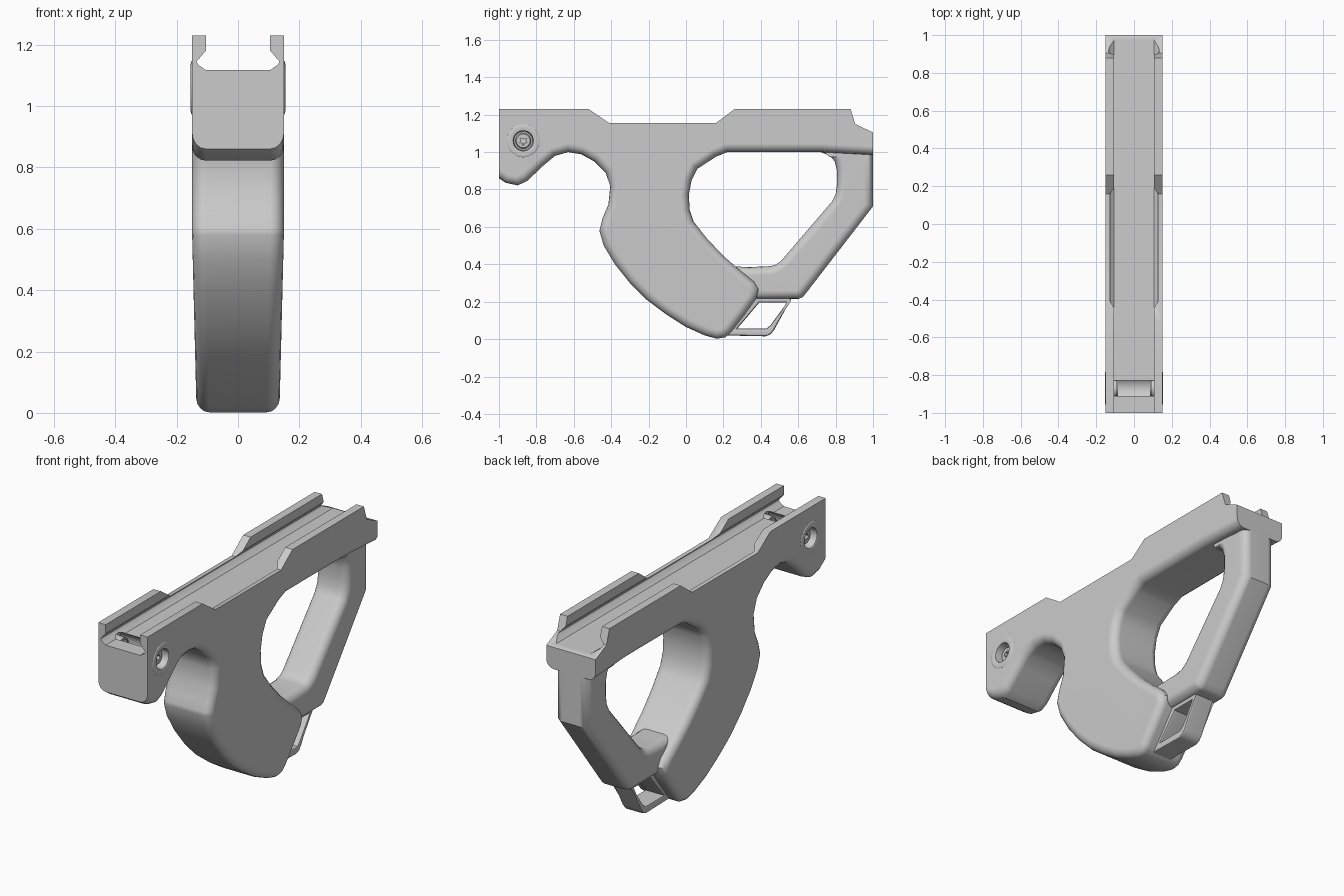
import bpy, bmesh, math
from mathutils import Matrix, Vector

if "Cube" in bpy.data.objects:
    bpy.data.objects.remove(bpy.data.objects["Cube"])


def finish(bm, name, smooth=True):
    """Turn a bmesh into a named object."""
    bmesh.ops.recalc_face_normals(bm, faces=bm.faces)
    me = bpy.data.meshes.new(name)
    bm.to_mesh(me)
    bm.free()
    ob = bpy.data.objects.new(name, me)
    bpy.context.collection.objects.link(ob)
    if smooth:
        shade(ob)
    return ob


def shade(ob):
    bpy.ops.object.select_all(action='DESELECT')
    ob.select_set(True)
    bpy.context.view_layer.objects.active = ob
    bpy.ops.object.shade_smooth_by_angle(angle=math.radians(35))
    w = ob.modifiers.new("weighted", 'WEIGHTED_NORMAL')
    w.keep_sharp = True


def prism(pts, half, bevel=0, segs=4, below=9.0):
    """Extrude a (y, z) outline across x and round its side edges below a height."""
    bm = bmesh.new()
    a, b = [[bm.verts.new((x, y, z)) for y, z in pts] for x in (-half, half)]
    bm.faces.new(a)
    bm.faces.new(b[::-1])
    n = len(pts)
    for i in range(n):
        j = (i + 1) % n
        bm.faces.new((a[i], b[i], b[j], a[j]))
    bmesh.ops.recalc_face_normals(bm, faces=bm.faces)
    if bevel:
        edges = [e for e in bm.edges
                 if abs(e.verts[0].co.x - e.verts[1].co.x) < 1e-5
                 and max(v.co.z for v in e.verts) < below]
        bmesh.ops.bevel(bm, geom=edges, offset=bevel, segments=segs,
                        profile=0.5, affect='EDGES', clamp_overlap=False)
    return bm


def cut(ob, cutter):
    cutter.hide_render = True
    m = ob.modifiers.new("cut", 'BOOLEAN')
    m.operation, m.solver, m.object = 'DIFFERENCE', 'EXACT', cutter
    bpy.context.view_layer.objects.active = ob
    bpy.ops.object.modifier_apply(modifier=m.name)
    bpy.data.objects.remove(cutter)


# Body: rail, front lug and swept grip in one outline
body_pts = [
    (-1, 1.23), (-.52, 1.23), (-.41, 1.155), (.16, 1.155), (.26, 1.23), (.88, 1.23),
    (.905, 1.15), (1, 1.105), (1, .985), (.72, 1), (.22, 1), (.16, .975), (.06, .91),
    (.03, .85), (.015, .77), (.02, .69), (.04, .63), (.11, .54), (.2, .445), (.28, .375),
    (.365, .305), (.388, .265), (.375, .215), (.31, .125), (.24, .035), (.21, .01),
    (.165, .002), (.1, .02), (0, .065), (-.11, .135), (-.21, .21), (-.3, .3), (-.38, .4),
    (-.44, .5), (-.463, .58), (-.445, .65), (-.415, .72), (-.405, .82), (-.43, .89),
    (-.49, .95), (-.56, .988), (-.63, 1), (-.7, .98), (-.76, .93), (-.85, .845),
    (-.9, .822), (-.965, .836), (-1, .86)]
bm = prism(body_pts, .15, .045, 4, 1.01)
bmesh.ops.bisect_plane(bm, geom=bm.verts[:] + bm.edges[:] + bm.faces[:],
                       plane_co=(0, 0, .6), plane_no=(0, 0, 1))
for v in bm.verts:                      # slight taper toward the grip's heel
    if v.co.z < .6:
        v.co.x *= 1 - .1 * (.6 - v.co.z) / .6
body = finish(bm, "grip_body", False)

# Undercut rail channel along the top
half = [(.105, 1.3), (.105, 1.18), (.135, 1.145), (.13, 1.135), (.105, 1.117)]
section = half + [(-x, z) for x, z in reversed(half)]
bm = bmesh.new()
f = bm.faces.new([bm.verts.new((x, -1.1, z)) for x, z in section])
ext = bmesh.ops.extrude_face_region(bm, geom=[f])
for v in ext["geom"]:
    if isinstance(v, bmesh.types.BMVert):
        v.co.y = 1.1
cut(body, finish(bm, "channel_cutter", False))

# Cross hole for the pin
PIN = Vector((0, -.87, 1.06))
bm = bmesh.new()
bmesh.ops.create_cone(bm, cap_ends=True, segments=32, radius1=.07, radius2=.07, depth=.5,
                      matrix=Matrix.Translation(PIN) @ Matrix.Rotation(math.pi / 2, 4, 'Y'))
cut(body, finish(bm, "pin_cutter", False))
shade(body)


def lathe(name, profile, steps, side):
    """Revolve (radius, x) points about the pin axis."""
    bm = bmesh.new()
    rings = [[bm.verts.new((side * x, PIN.y + r * math.cos(2 * math.pi * k / steps),
                            PIN.z + r * math.sin(2 * math.pi * k / steps)))
              for k in range(steps)] for r, x in profile]
    for p, q in zip(rings, rings[1:]):
        for k in range(steps):
            m = (k + 1) % steps
            bm.faces.new((p[k], p[m], q[m], q[k]))
    bm.faces.new(rings[-1])
    return finish(bm, name)


# Pin collars with a recessed screw and hex socket on both sides
for label, s in (("right", 1), ("left", -1)):
    lathe("pin_collar_" + label, [(.09, .148), (.086, .152), (.078, .154), (.06, .154),
                                  (.054, .15), (.05, .09)], 32, s)
    lathe("pin_screw_" + label, [(.042, .085), (.042, .115), (.036, .122), (.022, .122),
                                 (.022, .095)], 6 * 4, s)
    lathe("hex_socket_" + label, [(.024, .118), (.024, .1235), (.016, .1235),
                                  (.016, .1)], 6, s)

# Rear guard running from the rail end down into the grip
guard_pts = [
    (1, 1.02), (1, .71), (.645, .25), (.625, .225), (.6, .215), (.3, .215), (.22, .39),
    (.34, .385), (.45, .39), (.48, .398), (.51, .42), (.78, .735), (.8, .775), (.808, .83),
    (.808, .9), (.795, .95), (.77, .98), (.72, 1), (.72, 1.02)]
finish(prism(guard_pts, .1, .045, 4), "rear_guard")

# Sling loop under the guard
loop_pts = [
    (.2, .02), (.425, .015), (.452, .025), (.472, .05), (.57, .23), (.34, .23), (.34, .195),
    (.54, .195), (.452, .075), (.432, .058), (.22, .058)]
finish(prism(loop_pts, .06, .012, 2), "sling_loop")
bar_pts = [(.2, .03), (.265, .045), (.4, .205), (.33, .22)]
finish(prism(bar_pts, .06, .012, 2), "sling_loop_bar")
